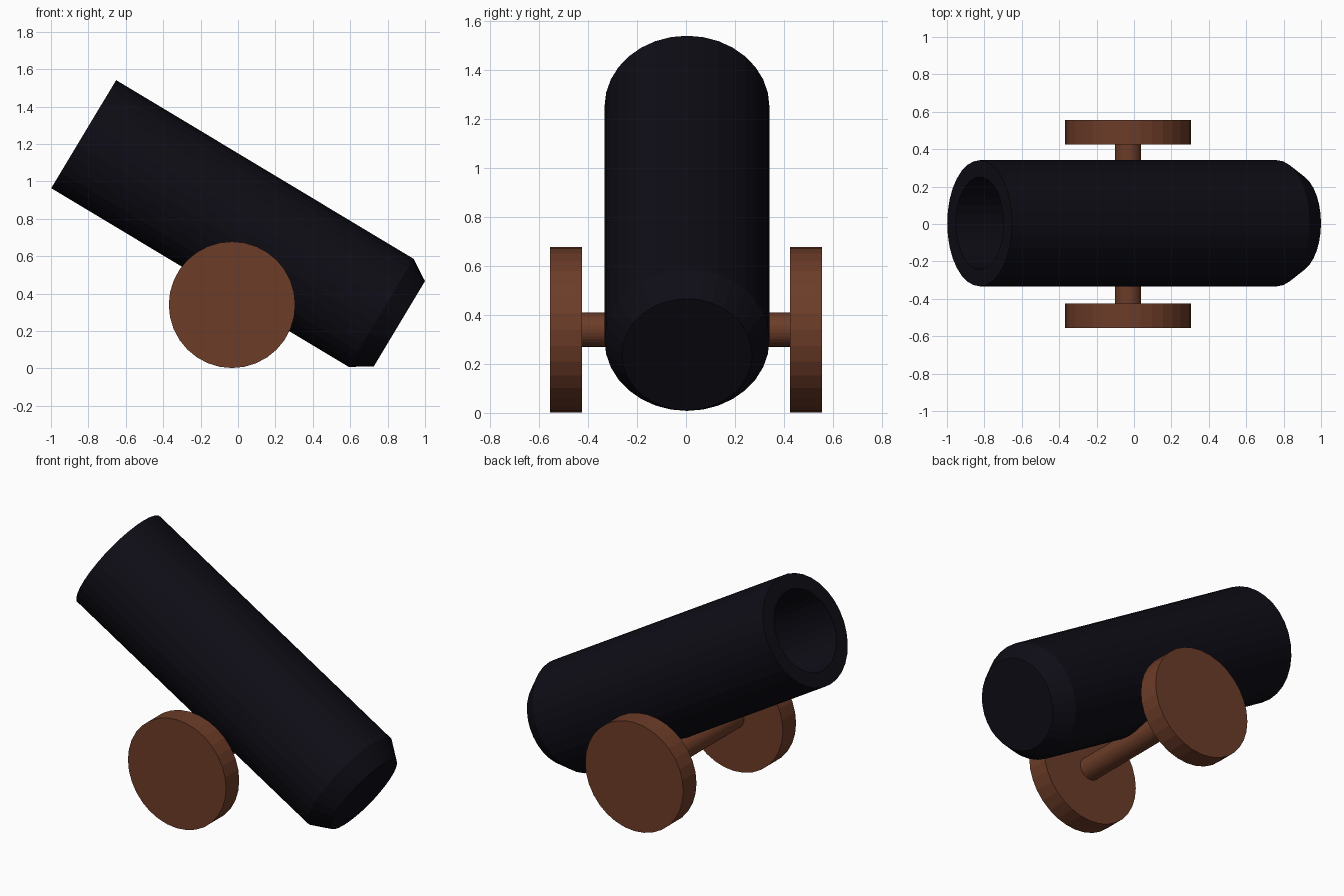
import bpy, bmesh, math
from mathutils import Vector, Matrix

if "Cube" in bpy.data.objects:
    bpy.data.objects.remove(bpy.data.objects["Cube"])

SIDES = 32


def material(name, color):
    m = bpy.data.materials.new(name)
    m.diffuse_color = color
    m.use_nodes = True
    m.node_tree.nodes["Principled BSDF"].inputs["Base Color"].default_value = m.diffuse_color
    return m


def lathe(name, profile, origin, direction, mat):
    """Revolve (radius, distance) points about an axis, capping both ends."""
    bm = bmesh.new()
    rings = []
    for r, d in profile:
        rings.append([bm.verts.new((r * math.cos(a), r * math.sin(a), d))
                      for a in (2 * math.pi * i / SIDES for i in range(SIDES))])
    for lo, hi in zip(rings, rings[1:]):
        for i in range(SIDES):
            j = (i + 1) % SIDES
            bm.faces.new((lo[i], lo[j], hi[j], hi[i]))
    bm.faces.new(rings[0])
    bm.faces.new(rings[-1])
    bmesh.ops.recalc_face_normals(bm, faces=bm.faces)
    rot = Vector(direction).to_track_quat('Z', 'Y').to_matrix().to_4x4()
    bm.transform(Matrix.Translation(origin) @ rot)
    me = bpy.data.meshes.new(name)
    bm.to_mesh(me)
    bm.free()
    me.materials.append(mat)
    ob = bpy.data.objects.new(name, me)
    bpy.context.collection.objects.link(ob)
    return ob


iron = material("dark_iron", (0.0045, 0.004, 0.008, 1))
wood = material("brown_wood", (0.15, 0.045, 0.021, 1))

# Barrel: bore floor, bore wall, muzzle rim, outer wall, chamfered breech
lathe("barrel",
      [(0.247, 1.6), (0.247, 0), (0.337, 0), (0.337, 1.855), (0.266, 1.969)],
      (-0.825, 0.004, 1.2525), (0.857, 0, -0.515), iron)

# Axle passing under the barrel
AX, AZ = -0.032, 0.34
lathe("axle", [(0.07, -0.43), (0.07, 0.43)], (AX, 0, AZ), (0, 1, 0), wood)

# Solid disc wheels on both sides
for side, label in ((-1, "front"), (1, "back")):
    lathe(label + "_wheel", [(0.338, 0.425), (0.338, 0.555)],
          (AX, 0, AZ), (0, side, 0), wood)
